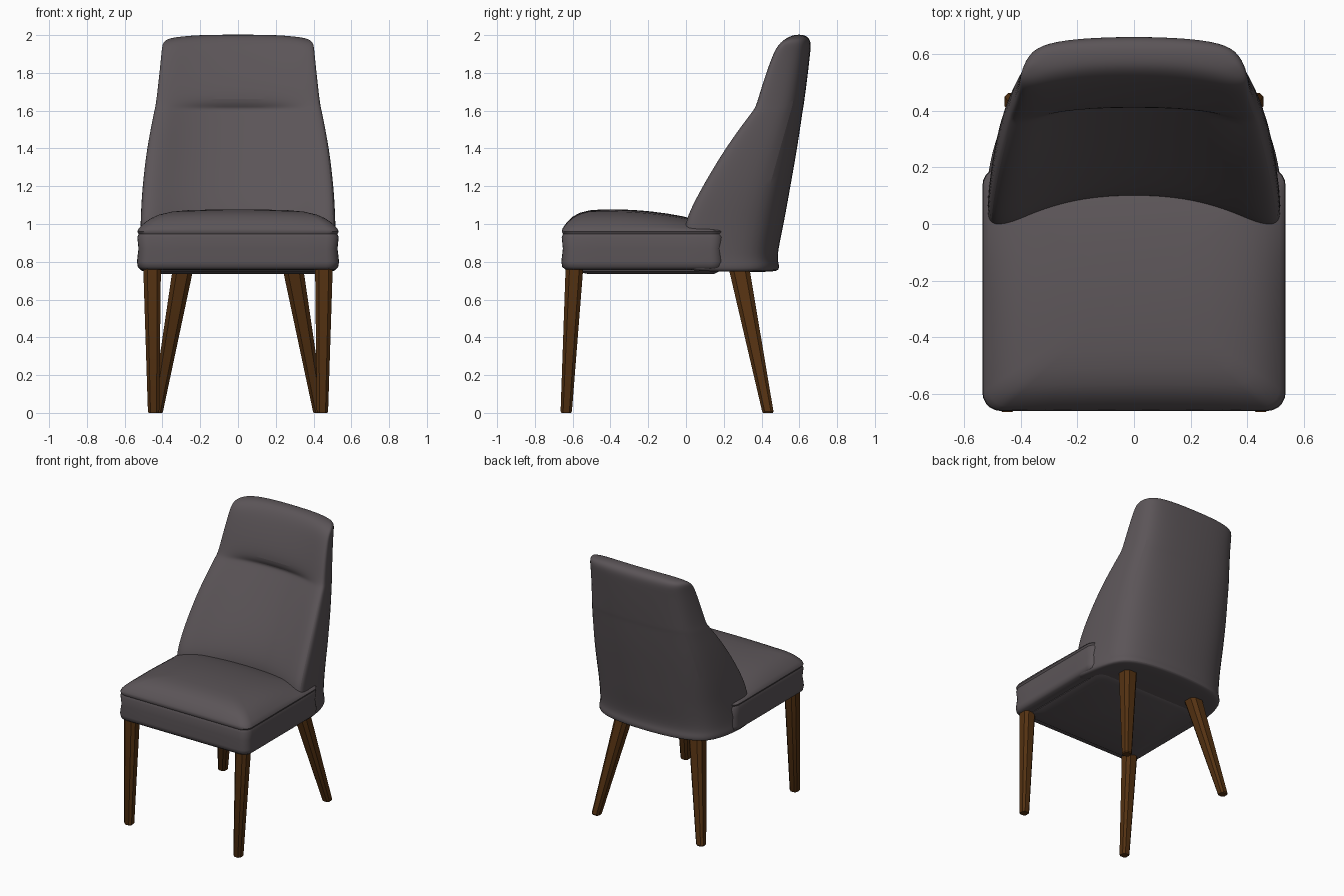
import bpy, bmesh, math
from mathutils import Vector

if "Cube" in bpy.data.objects:
    bpy.data.objects.remove(bpy.data.objects["Cube"])


def material(name, rgb):
    m = bpy.data.materials.new(name)
    m.diffuse_color = (*rgb, 1)
    m.use_nodes = True
    m.node_tree.nodes["Principled BSDF"].inputs["Base Color"].default_value = m.diffuse_color
    return m


FABRIC = material("grey_fabric", (0.105, 0.09, 0.097))
WOOD = material("brown_wood", (0.09, 0.032, 0.006))


def finish(bm, name, mat, angle, subdivide=0):
    bmesh.ops.recalc_face_normals(bm, faces=bm.faces)
    me = bpy.data.meshes.new(name)
    bm.to_mesh(me)
    bm.free()
    ob = bpy.data.objects.new(name, me)
    bpy.context.collection.objects.link(ob)
    me.materials.append(mat)
    if subdivide:
        mod = ob.modifiers.new("smooth", 'SUBSURF')
        mod.levels = mod.render_levels = subdivide
    bpy.ops.object.select_all(action='DESELECT')
    ob.select_set(True)
    bpy.context.view_layer.objects.active = ob
    bpy.ops.object.shade_smooth_by_angle(angle=math.radians(angle))
    return ob


def loft(bm, rings):
    """Skin a list of closed point rings and return their vertices."""
    vs = [[bm.verts.new(p) for p in r] for r in rings]
    n = len(vs[0])
    for a, b in zip(vs, vs[1:]):
        for i in range(n):
            j = (i + 1) % n
            bm.faces.new((a[i], a[j], b[j], b[i]))
    return vs


def rounded_rect(hx, y0, y1, r, steps=5, side=6):
    """Outline with rounded corners and evenly split sides."""
    cy, hy = (y0 + y1) / 2, (y1 - y0) / 2
    corners = []
    for k, (sx, sy) in enumerate(((1, 1), (-1, 1), (-1, -1), (1, -1))):
        for i in range(steps + 1):
            a = math.pi / 2 * (k + i / steps)
            corners.append(Vector((sx * (hx - r) + r * math.cos(a),
                                   cy + sy * (hy - r) + r * math.sin(a))))
    out = []
    for i, p in enumerate(corners):
        q = corners[(i + 1) % len(corners)]
        parts = side if i % (steps + 1) == steps else 1
        out += [p.lerp(q, t / parts) for t in range(parts)]
    return out


# Backrest: horizontal sections (height, half width, wing y, inner y, rear y)
SECTIONS = [
    (0.755, 0.515, 0.02, 0.12, 0.475), (0.768, 0.532, 0.00, 0.11, 0.495),
    (0.795, 0.532, -0.01, 0.11, 0.495), (0.825, 0.526, -0.01, 0.11, 0.482),
    (0.98, 0.521, -0.012, 0.10, 0.515), (1.06, 0.519, 0.012, 0.11, 0.53),
    (1.2, 0.511, 0.085, 0.175, 0.555), (1.4, 0.487, 0.205, 0.30, 0.59),
    (1.55, 0.457, 0.315, 0.395, 0.612), (1.595, 0.448, 0.35, 0.425, 0.618),
    (1.615, 0.443, 0.364, 0.432, 0.622), (1.65, 0.437, 0.378, 0.402, 0.627),
    (1.76, 0.424, 0.41, 0.43, 0.642), (1.9, 0.41, 0.458, 0.485, 0.658),
    (1.955, 0.406, 0.485, 0.515, 0.663), (1.985, 0.398, 0.515, 0.54, 0.652),
    (2.003, 0.37, 0.555, 0.57, 0.625),
]
INNER = [(0, 0), (0.35, 0.12), (0.62, 0.5), (0.8, 0.9), (0.9, 1.0)]
OUTER = [(0.975, 0.015), (1, 0.1), (0.965, 0.43), (0.87, 0.8),
         (0.6, 0.94), (0.3, 0.985), (0, 1)]


def back_ring(z, w, yw, yi, yb):
    half = [(w * fx, yi + (yw - yi) * q) for fx, q in INNER]
    half += [(w * fx, yw + (yb - yw) * f) for fx, f in OUTER]
    ring = half + [(-x, y) for x, y in half[-2:0:-1]]
    top = max(0, (z - 1.85) / 0.15)
    low = max(0, (0.83 - z) / 0.08)
    return [(x, y, z - 0.022 * top * (x / w) ** 4
             - 0.012 * low * min(1, max(0, y / 0.2))) for x, y in ring]


bm = bmesh.new()
rings = loft(bm, [back_ring(*s) for s in SECTIONS])
m = len(INNER) + len(OUTER)
n = len(rings[0])
for ring in (rings[0], rings[-1]):
    for i in range(m // 2 - 1):
        quad = (i, i + 1, m - 2 - i, m - 1 - i)
        bm.faces.new([ring[k] for k in quad])
        bm.faces.new([ring[-k % n] for k in quad])
finish(bm, "backrest", FABRIC, 50, 2)

# Seat cushion: upright band with a seam, then a domed top
SEAT = (0.535, -0.66, 0.2)
CENTRE = Vector((0, -0.23))
bm = bmesh.new()
rings = []
for inset, z in ((0.06, 0.757), (0.02, 0.76), (0.005, 0.772), (0, 0.80),
                 (0.008, 0.87), (0.002, 0.93), (0.009, 0.947), (0.002, 0.96)):
    outline = rounded_rect(SEAT[0] - inset, SEAT[1] + inset, SEAT[2] - inset,
                           0.065 - inset * 0.5)
    rings.append([(p.x, p.y, z) for p in outline])
base = rounded_rect(*SEAT, 0.065)
for s in (0.985, 0.96, 0.92, 0.86, 0.78, 0.65, 0.5, 0.3, 0.1):
    ring = []
    for p in base:
        q = CENTRE + (p - CENTRE) * s
        crown = 1.078 - 0.06 * q.x ** 2 - 0.25 * max(0, q.y + 0.4) ** 2
        ring.append((q.x, q.y, 0.965 + (crown - 0.965) * (1 - s ** 7)))
    rings.append(ring)
vs = loft(bm, rings)
bm.faces.new(vs[0])
bm.faces.new(vs[-1])
finish(bm, "seat_cushion", FABRIC, 50)

# Thin panel under the seat
bm = bmesh.new()
vs = loft(bm, [[(p.x, p.y, z) for p in rounded_rect(hx, y0, y1, 0.06)]
               for hx, y0, y1, z in ((0.41, -0.52, 0.15, 0.736),
                                     (0.45, -0.6, 0.18, 0.752),
                                     (0.45, -0.6, 0.18, 0.78))])
bm.faces.new(vs[0])
bm.faces.new(vs[-1])
finish(bm, "underside_panel", FABRIC, 40)


# Tapered legs with chamfered corners
def leg(name, top, bottom, r_top, r_bottom):
    bm = bmesh.new()
    shape = [(1, -.55), (1, .55), (.55, 1), (-.55, 1),
             (-1, .55), (-1, -.55), (-.55, -1), (.55, -1)]
    vs = loft(bm, [[(c[0] + r * a, c[1] + r * b, c[2]) for a, b in shape]
                   for c, r in ((bottom, r_bottom - 0.004),
                                ((*bottom[:2], 0.008), r_bottom),
                                (top, r_top))])
    bm.faces.new(vs[0])
    bm.faces.new(vs[-1])
    finish(bm, name, WOOD, 30)


for side, s in (("left", -1), ("right", 1)):
    leg("front_leg_" + side, (s * 0.455, -0.59, 0.78), (s * 0.447, -0.634, 0),
        0.047, 0.03)
    leg("back_leg_" + side, (s * 0.29, 0.28, 0.77), (s * 0.427, 0.433, 0),
        0.055, 0.03)
